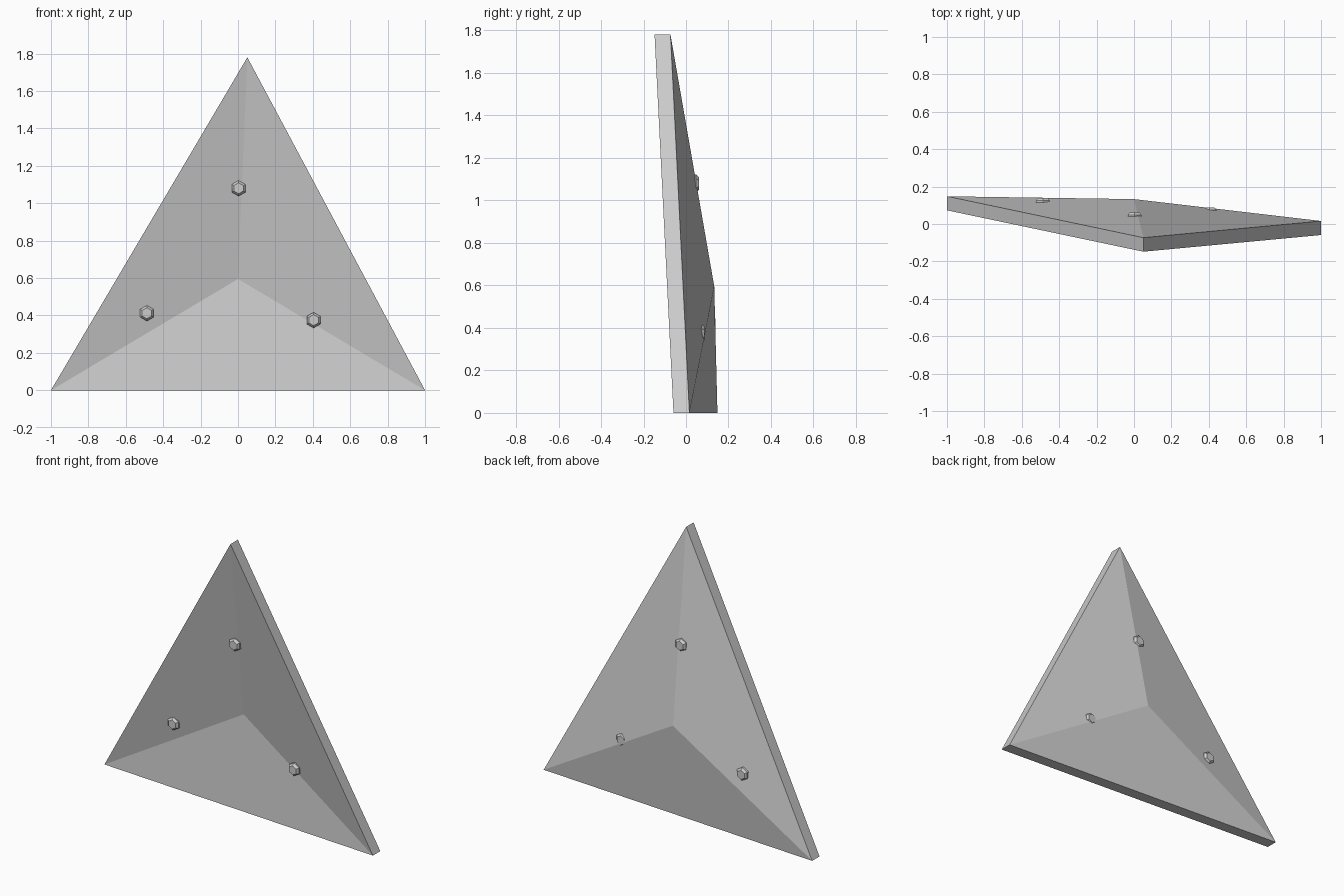
import bpy
import bmesh
import math
from mathutils import Matrix, Vector

cube = bpy.data.objects.get("Cube")
if cube:
    bpy.data.objects.remove(cube)

# Single grey material
grey = bpy.data.materials.new("plain grey")
grey.use_nodes = True
colour = (0.6, 0.6, 0.6, 1)
grey.diffuse_color = colour
grey.node_tree.nodes["Principled BSDF"].inputs["Base Color"].default_value = colour


def add_object(name, bm):
    bmesh.ops.recalc_face_normals(bm, faces=bm.faces)
    mesh = bpy.data.meshes.new(name)
    bm.to_mesh(mesh)
    bm.free()
    mesh.materials.append(grey)
    obj = bpy.data.objects.new(name, mesh)
    bpy.context.collection.objects.link(obj)
    return obj


# Three-sided dished panel: shallow pyramid extruded towards the front
THICKNESS = 0.075
corners = [(-1, 0.148, 0), (1, 0.016, 0), (0.05, -0.073, 1.78)]
bm = bmesh.new()
rim = [bm.verts.new(c) for c in corners]
hub = bm.verts.new((0, 0.133, 0.595))
for i in range(3):
    bm.faces.new((rim[i], rim[(i + 1) % 3], hub))
grown = bmesh.ops.extrude_face_region(bm, geom=bm.faces[:], use_keep_orig=True)
front = [g for g in grown["geom"] if isinstance(g, bmesh.types.BMVert)]
bmesh.ops.translate(bm, verts=front, vec=(0, -THICKNESS, 0))
add_object("dished_panel", bm)


# Chamfered hexagonal studs passing through the panel
def add_stud(name, x, z, y_front, y_back, radius=0.042):
    bm = bmesh.new()
    rings = []
    chamfer = 0.014
    for y, r in ((y_front, 0.7), (y_front + chamfer, 1), (y_back - chamfer, 1), (y_back, 0.7)):
        rings.append([bm.verts.new((x + radius * r * math.sin(a), y, z + radius * r * math.cos(a)))
                      for a in (k * math.pi / 3 for k in range(6))])
    for low, high in zip(rings, rings[1:]):
        for k in range(6):
            n = (k + 1) % 6
            bm.faces.new((low[k], low[n], high[n], high[k]))
    bm.faces.new(rings[0])
    bm.faces.new(rings[-1])
    add_object(name, bm)


add_stud("top_stud", 0.003, 1.08, -0.053, 0.062)
add_stud("right_stud", -0.487, 0.412, 0.025, 0.14)
add_stud("left_stud", 0.404, 0.375, -0.024, 0.088)
